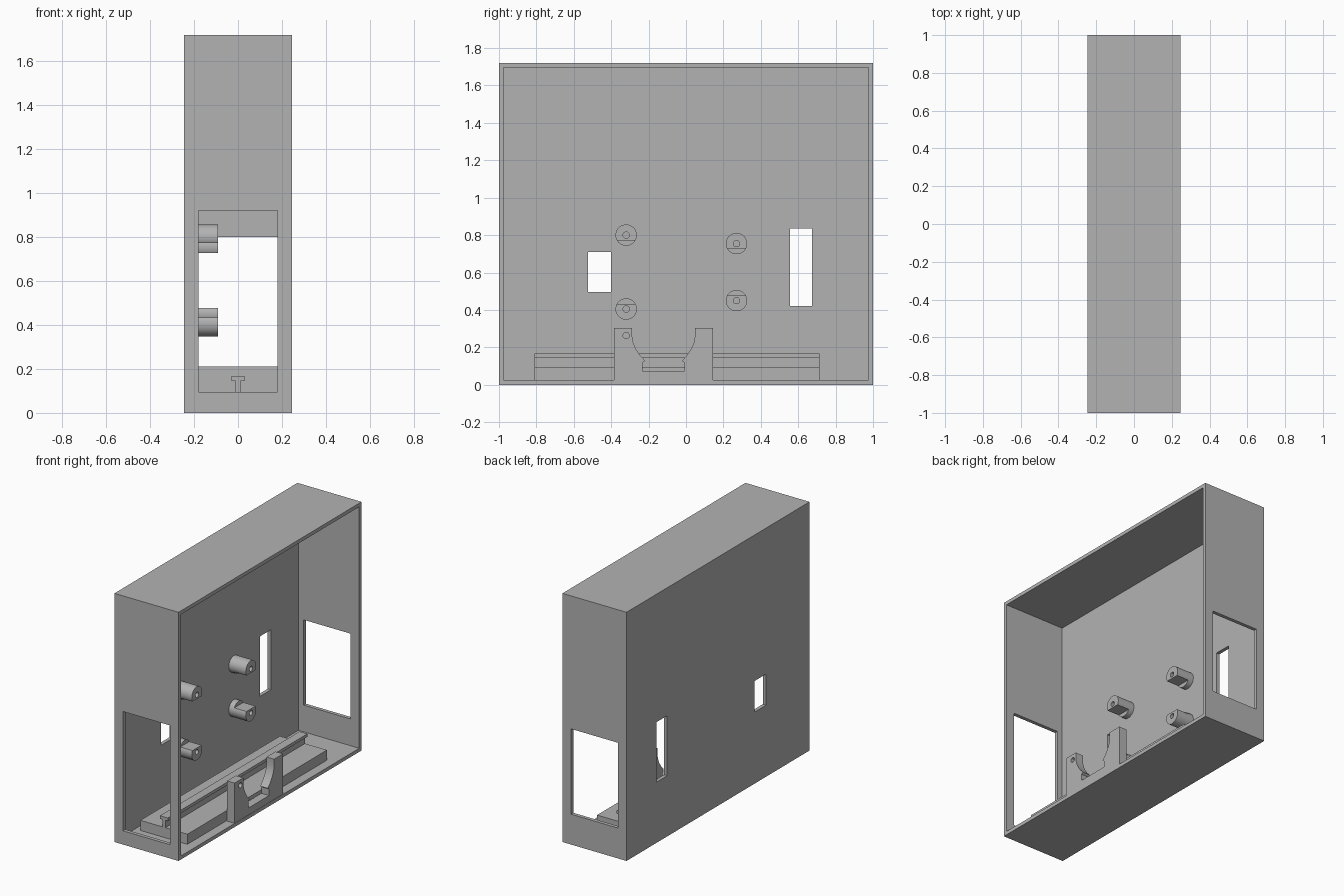
import bpy
import bmesh
import math
from mathutils import Matrix, Vector

if "Cube" in bpy.data.objects:
    bpy.data.objects.remove(bpy.data.objects["Cube"], do_unlink=True)

grey = bpy.data.materials.new("plain grey")
grey.use_nodes = True
grey.diffuse_color = (0.45, 0.45, 0.45, 1)
grey.node_tree.nodes["Principled BSDF"].inputs["Base Color"].default_value = (0.45, 0.45, 0.45, 1)


def finish(name, bm):
    bmesh.ops.recalc_face_normals(bm, faces=bm.faces[:])
    mesh = bpy.data.meshes.new(name)
    bm.to_mesh(mesh)
    bm.free()
    mesh.materials.append(grey)
    ob = bpy.data.objects.new(name, mesh)
    bpy.context.collection.objects.link(ob)
    return ob


def box(name, x, y, z):
    """Box given as (low, high) pairs."""
    bm = bmesh.new()
    bmesh.ops.create_cube(bm, size=1)
    for v in bm.verts:
        v.co = Vector(r[0] if c < 0 else r[1] for c, r in zip(v.co, (x, y, z)))
    return finish(name, bm)


def rod(name, x, y, z, radius, sides=48):
    """Cylinder along x."""
    bm = bmesh.new()
    bmesh.ops.create_cone(bm, cap_ends=True, segments=sides, radius1=radius,
                          radius2=radius, depth=x[1] - x[0])
    turn = Matrix.Rotation(math.pi / 2, 4, 'Y')
    bm.transform(Matrix.Translation((sum(x) / 2, y, z)) @ turn)
    return finish(name, bm)


def extrude(name, points, place, vector):
    """Extrude a closed outline, placed in space by a function."""
    bm = bmesh.new()
    face = bm.faces.new([bm.verts.new(place(a, b)) for a, b in points])
    out = bmesh.ops.extrude_face_region(bm, geom=[face])["geom"]
    bmesh.ops.translate(bm, vec=vector, verts=[g for g in out if isinstance(g, bmesh.types.BMVert)])
    return finish(name, bm)


def cut(ob, *cutters):
    for c in cutters:
        mod = ob.modifiers.new("cut", 'BOOLEAN')
        mod.operation = 'DIFFERENCE'
        mod.solver = 'EXACT'
        mod.object = c
    bpy.ops.object.select_all(action='DESELECT')
    bpy.context.view_layer.objects.active = ob
    ob.select_set(True)
    for mod in list(ob.modifiers):
        bpy.ops.object.modifier_apply(modifier=mod.name)
    for c in cutters:
        bpy.data.objects.remove(c, do_unlink=True)


W, H, T = 0.245, 1.72, 0.025

# Open-sided case with end and panel windows
case = box("case", (-W, W), (-1, 1), (0, H))
cut(case,
    box("cavity", (T - W, 1), (T - 1, 1 - T), (T, H - T)),
    box("front_window", (-0.18, 0.18), (-1.1, -0.9), (0.095, 0.92)),
    box("back_window", (-0.18, 0.18), (0.9, 1.1), (0.21, 0.80)),
    box("small_slot", (-0.4, -0.1), (-0.525, -0.40), (0.495, 0.71)),
    box("tall_slot", (-0.4, -0.1), (0.555, 0.675), (0.42, 0.835)))

# Standoff posts, each with a blind hole and a step on its inward side
posts = {"front_upper_post": (-0.32, 0.80, -1), "front_lower_post": (-0.32, 0.405, 1),
         "back_upper_post": (0.27, 0.755, -1), "back_lower_post": (0.27, 0.45, 1)}
for name, (y, z, side) in posts.items():
    post = rod(name, (-0.225, -0.09), y, z, 0.057)
    flat = sorted((z + side * 0.028, z + side * 0.1))
    cut(post,
        rod("hole", (-0.215, 0), y, z, 0.017, 24),
        box("step", (-0.183, 0), (y - 0.1, y + 0.1), flat))
    bpy.ops.object.shade_smooth_by_angle(angle=math.radians(30))

# Floor block carrying a T-shaped rail
ends = (-0.81, 0.715)
box("rail_base", (-0.18, 0.18), ends, (0.02, 0.095))
half = [(0.012, 0.09), (0.012, 0.146), (0.03, 0.146), (0.03, 0.167)]
tee = half + [(-x, z) for x, z in reversed(half)]
extrude("t_rail", tee, lambda x, z: (x, ends[0], z), (0, ends[1] - ends[0], 0))

# Cradle bracket with a rounded opening and a square slot below it
mid = -0.12
edge = [(0.265, 0.02), (0.265, 0.303), (0.168, 0.303), (0.168, 0.26), (0.162, 0.225),
        (0.147, 0.19), (0.125, 0.157), (0.098, 0.128), (0.112, 0.118), (0.112, 0.073)]
outline = edge + [(-y, z) for y, z in reversed(edge)]
bracket = extrude("cradle_bracket", outline, lambda y, z: (0.185, y + mid, z), (0.058, 0, 0))
cut(bracket, *[rod("bolt_hole", (0.1, 0.3), mid + s * 0.2, 0.263, 0.017, 24) for s in (-1, 1)])
bpy.ops.object.shade_smooth_by_angle(angle=math.radians(25))
